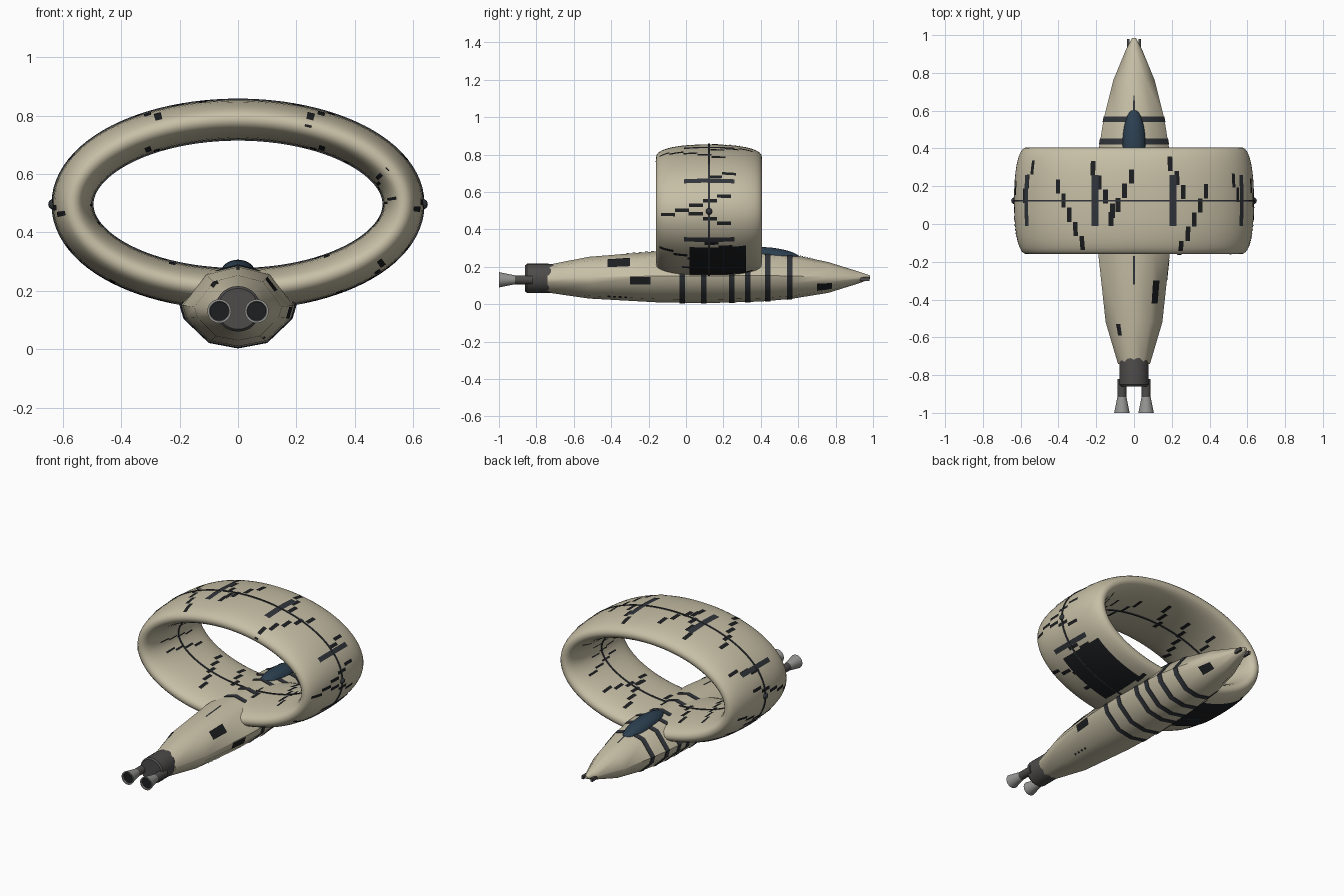
import bpy, math, random

if "Cube" in bpy.data.objects:
    bpy.data.objects.remove(bpy.data.objects["Cube"])
random.seed(4)


def mat(name, r, g, b):
    m = bpy.data.materials.new(name)
    m.diffuse_color = (r, g, b, 1)
    m.use_nodes = True
    m.node_tree.nodes["Principled BSDF"].inputs["Base Color"].default_value = m.diffuse_color
    return m


TAN = mat("tan", 0.57, 0.52, 0.38)
DARK = mat("dark_patch", 0.012, 0.013, 0.015)
SLATE = mat("slate", 0.03, 0.035, 0.042)
GLASS = mat("canopy_glass", 0.025, 0.05, 0.08)
METAL = mat("dark_metal", 0.075, 0.072, 0.07)
STEEL = mat("nozzle_grey", 0.3, 0.3, 0.29)


def make(name, verts, faces, m, angle=40):
    me = bpy.data.meshes.new(name)
    me.from_pydata(verts, [], faces)
    ob = bpy.data.objects.new(name, me)
    bpy.context.collection.objects.link(ob)
    me.materials.append(m)
    bpy.ops.object.select_all(action='DESELECT')
    ob.select_set(True)
    bpy.context.view_layer.objects.active = ob
    bpy.ops.object.mode_set(mode='EDIT')
    bpy.ops.mesh.select_all(action='SELECT')
    bpy.ops.mesh.normals_make_consistent(inside=False)
    bpy.ops.object.mode_set(mode='OBJECT')
    bpy.ops.object.shade_smooth_by_angle(angle=math.radians(angle))
    return ob


def loft(name, rows, m, closed=False, caps=True, angle=40):
    """Skin a list of closed loops."""
    n, k = len(rows[0]), len(rows)
    verts = [p for r in rows for p in r]
    faces = [(i * n + j, i * n + (j + 1) % n,
              (i + 1) % k * n + (j + 1) % n, (i + 1) % k * n + j)
             for i in range(k if closed else k - 1) for j in range(n)]
    if caps and not closed:
        faces += [tuple(range(n)), tuple((k - 1) * n + j for j in range(n))]
    return make(name, verts, faces, m, angle)


def lathe(name, profile, x, z, m, n=28):
    """Revolve (radius, y) points about an axis along y."""
    return loft(name, [[(x + r * math.cos(2 * math.pi * j / n), y,
                         z + r * math.sin(2 * math.pi * j / n))
                        for j in range(n)] for r, y in profile], m, angle=30)


def patches(name, surf, rects, m, nu=4, nv=3):
    """Thin sheets lying on surf(u, v), one per (u0, u1, v0, v1)."""
    verts, faces = [], []
    for u0, u1, v0, v1 in rects:
        b = len(verts)
        verts += [surf(u0 + (u1 - u0) * i / nu, v0 + (v1 - v0) * j / nv)
                  for i in range(nu + 1) for j in range(nv + 1)]
        w = nv + 1
        faces += [(b + i * w + j, b + (i + 1) * w + j,
                   b + (i + 1) * w + j + 1, b + i * w + j + 1)
                  for i in range(nu) for j in range(nv)]
    return make(name, verts, faces, m)


# Ring wing: rounded section swept round an ellipse
RY, RZ, HL, HT, EX = 0.123, 0.496, 0.283, 0.068, 2.3


def ring_point(t, y, h):
    c, s = math.cos(t), math.sin(t)
    nx, nz = 0.29 * c, 0.567 * s
    l = math.hypot(nx, nz)
    return (0.567 * c + nx / l * h, y, RZ + 0.29 * s + nz / l * h)


def ring_surface(side, off=0.002):
    def surf(t, y):
        v = min(1, abs((y - RY) / HL))
        return ring_point(t, y, side * (HT * (1 - v ** EX) ** (1 / EX) + off))
    return surf


def power(a):
    return math.copysign(abs(a) ** (2 / EX), a)


section = [2 * math.pi * j / 36 for j in range(36)]
loft("ring_wing", [[ring_point(2 * math.pi * i / 112, RY + HL * power(math.sin(a)),
                               HT * power(math.cos(a))) for a in section]
                   for i in range(112)], TAN, closed=True, angle=60)

# Seams round the ring, and the tip beads
for side, label in ((1, "outer"), (-1, "inner")):
    h = side * HT
    loft(label + "_seam", [[ring_point(2 * math.pi * i / 96, RY + dy, h + dh)
                            for dy, dh in ((-.005, -.004), (.005, -.004), (.005, .004), (-.005, .004))]
                           for i in range(96)], SLATE, closed=True)
for x in (-0.632, 0.632):
    bpy.ops.mesh.primitive_uv_sphere_add(segments=16, ring_count=10, radius=0.018, location=(x, RY, RZ))
    bpy.context.object.name = "tip_bead"
    bpy.context.object.data.materials.append(SLATE)
    bpy.ops.object.shade_smooth()

# Camouflage: staggered small patches, long bars, large lower panels
for side, label in ((1, "outer"), (-1, "inner")):
    rects = []
    for k in range(18):
        t = 2 * math.pi * (k + 0.5) / 18
        y, step = random.uniform(0.2, 0.37), random.choice((-1, 1))
        for i in range(random.randint(3, 5)):
            if y > -0.1:
                rects.append((t, t + 0.045, y - 0.075, y))
            t += step * 0.06
            y -= 0.075
    patches(label + "_camouflage", ring_surface(side), rects, DARK, 2, 3)
bars = [math.radians(a) for a in (70, 24, -22)]
bars += [math.pi - a for a in bars]
patches("ring_bars", ring_surface(1, 0.003), [(a - .033, a + .033, -0.01, 0.26) for a in bars], SLATE)
low, high = math.radians(-68), math.radians(-29)
patches("lower_panels", ring_surface(1, 0.0035),
        [(low, high, 0.02, 0.32), (math.pi - high, math.pi - low, 0.02, 0.32)], DARK, 14, 6)

# Fuselage: faceted section through stations of (y, half width, top, bottom)
stations = [(-0.74, 0.085, 0.210, 0.062), (-0.52, 0.150, 0.253, 0.030), (-0.16, 0.189, 0.282, 0.010),
            (0.10, 0.198, 0.288, 0.005), (0.40, 0.186, 0.284, 0.014), (0.56, 0.160, 0.267, 0.028),
            (0.76, 0.110, 0.225, 0.060), (0.93, 0.040, 0.172, 0.113), (0.985, 0.010, 0.153, 0.135)]
half = [(0, -1), (0.5, -0.87), (0.93, -0.3), (1, 0.03), (0.57, 0.8), (0, 1)]
outline = half + [(-x, z) for x, z in half[4:0:-1]]


def body_point(u, y, grow=0.0):
    i = max(k for k in range(len(stations) - 1) if k == 0 or stations[k][0] <= y)
    a, b = stations[i], stations[i + 1]
    f = (y - a[0]) / (b[0] - a[0])
    w, top, bot = (a[k] + (b[k] - a[k]) * f for k in (1, 2, 3))
    j = math.floor(u)
    p, q = outline[j % 10], outline[(j + 1) % 10]
    sx, sz = (p[k] + (q[k] - p[k]) * (u - j) for k in (0, 1))
    return (sx * (w + grow), y, (top + bot) / 2 + sz * ((top - bot) / 2 + grow))


def body_skin(u, y):
    return body_point(u, y, 0.003)


loft("fuselage", [[body_point(u, s[0]) for u in range(10)] for s in stations], TAN, angle=50)

# Fuselage bands and patches
for y in (-0.02, 0.095, 0.245, 0.33, 0.437, 0.555):
    loft("hull_band", [[body_point(u, v, g) for u in range(10)]
                       for v, g in ((y - .015, 0), (y - .015, .003), (y + .015, .003), (y + .015, 0))],
         SLATE, caps=False, angle=50)
patches("hull_patches", body_skin, [(3.55, 4.0, -0.42, -0.30), (2.0, 2.9, -0.30, -0.19),
                                    (5.85, 6.15, -0.59, -0.53), (1.2, 1.9, 0.70, 0.78)], DARK)
patches("belly_vents", body_skin, [(1.0, 1.12, y, y + 0.015) for y in (-0.42, -0.39, -0.36, -0.33)], DARK)
patches("spine_lines", body_skin, [(4.95, 5.05, 0.58, 0.68), (4.95, 5.05, -0.32, -0.17)], SLATE)

# Canopy
bpy.ops.mesh.primitive_uv_sphere_add(segments=32, ring_count=16, location=(0, 0.42, 0.255))
canopy = bpy.context.object
canopy.name = "canopy"
canopy.scale = (0.062, 0.19, 0.050)
canopy.rotation_euler.x = -0.06
canopy.data.materials.append(GLASS)
bpy.ops.object.shade_smooth()

# Nose sensors
for x in (-0.031, 0.031):
    bpy.ops.mesh.primitive_cube_add(size=1, location=(x, 0.955, 0.135))
    bpy.context.object.name = "nose_sensor"
    bpy.context.object.scale = (0.014, 0.05, 0.02)
    bpy.context.object.data.materials.append(METAL)

# Tail collar and twin nozzles
lathe("tail_collar", [(0.074, -0.70), (0.078, -0.735), (0.078, -0.85), (0.070, -0.86)], 0, 0.138, METAL)
for x in (-0.064, 0.064):
    lathe("nozzle_shank", [(0.024, -0.82), (0.024, -0.925)], x, 0.13, METAL)
    lathe("nozzle_bell", [(0.024, -0.915), (0.028, -0.935), (0.034, -0.965), (0.041, -1.0),
                          (0.034, -1.0), (0.022, -0.945)], x, 0.13, STEEL)
    lathe("nozzle_throat", [(0.0325, -0.992), (0.021, -0.947)], x, 0.13, DARK)
